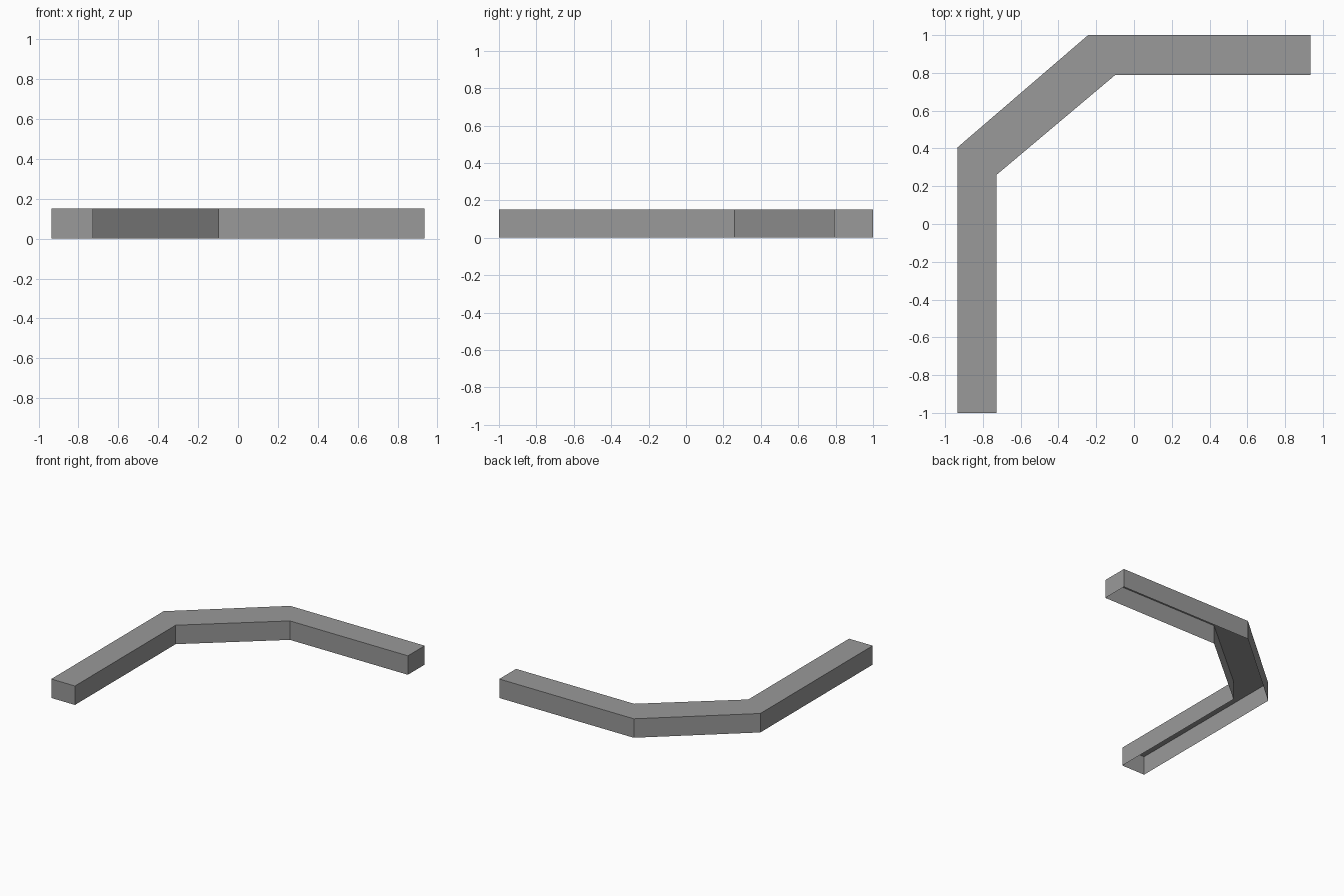
import bpy
import bmesh

default_cube = bpy.data.objects.get("Cube")
if default_cube:
    bpy.data.objects.remove(default_cube, do_unlink=True)

HEIGHT = 0.15

# Plain grey finish
grey = bpy.data.materials.new("mid_grey")
grey.use_nodes = True
colour = (0.32, 0.32, 0.32, 1.0)
grey.diffuse_color = colour
grey.node_tree.nodes["Principled BSDF"].inputs["Base Color"].default_value = colour

# Outer and inner edges of the bent rail, from the front end to the left end
outer = [(-0.935, -1), (-0.935, 0.405), (-0.243, 1), (0.935, 1)]
inner = [(-0.728, -1), (-0.728, 0.26), (-0.098, 0.79), (0.935, 0.79)]

bm = bmesh.new()


def edge_line(points, z):
    return [bm.verts.new((x, y, z)) for x, y in points]


outer_top, inner_top = edge_line(outer, HEIGHT), edge_line(inner, HEIGHT)
outer_low, inner_low = edge_line(outer, 0), edge_line(inner, 0)

# Top plate and the two side walls of each segment; the underside stays open
for i in range(len(outer) - 1):
    j = i + 1
    bm.faces.new((outer_top[i], inner_top[i], inner_top[j], outer_top[j]))
    bm.faces.new((outer_low[i], outer_top[i], outer_top[j], outer_low[j]))
    bm.faces.new((inner_top[i], inner_low[i], inner_low[j], inner_top[j]))

# End caps
bm.faces.new((outer_top[0], outer_low[0], inner_low[0], inner_top[0]))
bm.faces.new((outer_low[-1], outer_top[-1], inner_top[-1], inner_low[-1]))

mesh = bpy.data.meshes.new("bent_rail")
bm.to_mesh(mesh)
bm.free()
mesh.materials.append(grey)
rail = bpy.data.objects.new("bent_rail", mesh)
bpy.context.collection.objects.link(rail)
